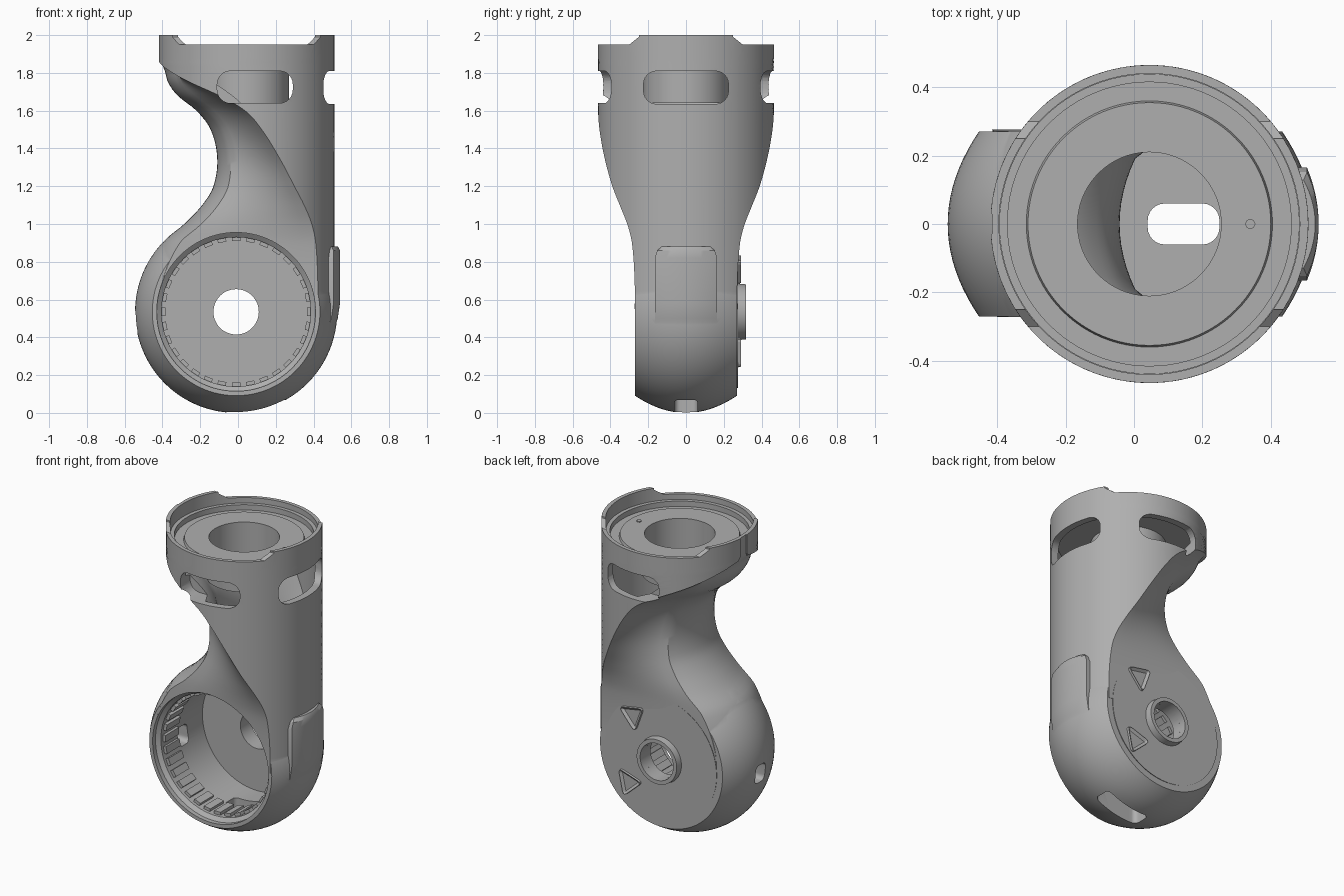
import bpy, bmesh, math
from mathutils import Matrix, Vector

if "Cube" in bpy.data.objects:
    bpy.data.objects.remove(bpy.data.objects["Cube"])

grey = bpy.data.materials.new("light_grey")
grey.use_nodes = True
COLOR = (0.43, 0.43, 0.43, 1)
grey.diffuse_color = COLOR
grey.node_tree.nodes["Principled BSDF"].inputs["Base Color"].default_value = COLOR

AX, R = 0.045, 0.465                       # upright tube: axis x and radius
HUB = Vector((-0.01, 0, 0.535))            # centre of the lower joint


def finish(name, bm):
    bmesh.ops.recalc_face_normals(bm, faces=bm.faces)
    mesh = bpy.data.meshes.new(name)
    bm.to_mesh(mesh)
    bm.free()
    mesh.materials.append(grey)
    ob = bpy.data.objects.new(name, mesh)
    bpy.context.collection.objects.link(ob)
    return ob


def activate(ob):
    bpy.ops.object.select_all(action='DESELECT')
    ob.select_set(True)
    bpy.context.view_layer.objects.active = ob


def smooth(ob):
    activate(ob)
    bpy.ops.object.shade_smooth_by_angle(angle=math.radians(30))


def boolean(ob, other, op='DIFFERENCE'):
    mod = ob.modifiers.new(op.lower(), 'BOOLEAN')
    mod.operation, mod.object, mod.solver = op, other, 'EXACT'
    activate(ob)
    bpy.ops.object.modifier_apply(modifier=mod.name)
    bpy.data.objects.remove(other)


def skin(name, rings, closed=False):
    """Join equal rings of points into a solid, capped unless closed."""
    bm = bmesh.new()
    loops = [[bm.verts.new(p) for p in ring] for ring in rings]
    pairs = list(zip(loops, loops[1:])) + ([(loops[-1], loops[0])] if closed else [])
    for a, b in pairs:
        for i in range(len(a)):
            j = (i + 1) % len(a)
            bm.faces.new((a[i], a[j], b[j], b[i]))
    if not closed:
        bm.faces.new(loops[0])
        bm.faces.new(loops[-1])
    return finish(name, bm)


def lathe(name, profile, centre, axis, closed=False, n=96):
    """Revolve (radius, height) points around the y or z axis."""
    rings = []
    for r, h in profile:
        ring = []
        for k in range(n):
            c, s = r * math.cos(math.tau * k / n), r * math.sin(math.tau * k / n)
            ring.append(Vector(centre) + Vector((c, h, s) if axis == 'y' else (c, s, h)))
        rings.append(ring)
    return skin(name, rings, closed)


def box(name, lo, hi, bevel, axis):
    """Box between two corners, with its edges along one axis rounded."""
    bm = bmesh.new()
    bmesh.ops.create_cube(bm, size=1)
    for v in bm.verts:
        v.co = [(a + b) / 2 + c * (b - a) for a, b, c in zip(lo, hi, v.co)]
    edges = [e for e in bm.edges
             if abs((e.verts[0].co - e.verts[1].co).normalized()[axis]) > 0.9]
    bmesh.ops.bevel(bm, geom=edges, offset=bevel, segments=6, profile=0.5, affect='EDGES')
    return finish(name, bm)


# Height, angle of the swept edge around the tube, x and half width of the neck
NECK = [(0.5, 35.8, -0.5, 0.272), (0.7, 35.8, -0.49, 0.272), (0.9, 38, -0.4, 0.272),
        (1.0, 42, -0.285, 0.27), (1.1, 49, -0.19, 0.26), (1.2, 57, -0.13, 0.25),
        (1.35, 68, -0.11, 0.235), (1.5, 80, -0.145, 0.23), (1.6, 91, -0.22, 0.23),
        (1.68, 108, -0.32, 0.24), (1.75, 130, -0.37, 0.24), (1.82, 155, -0.39, 0.24),
        (1.87, 176, -0.415, 0.24), (2.1, 176, -0.415, 0.24)]


def spline(z, col):
    """Smooth interpolation through the neck table."""
    i = max(k for k in range(len(NECK) - 1) if NECK[k][0] <= z or k == 0)

    def slope(k):
        a, b = NECK[max(k - 1, 0)], NECK[min(k + 1, len(NECK) - 1)]
        return 0 if k >= len(NECK) - 2 else (b[col] - a[col]) / (b[0] - a[0])
    p, q = NECK[i], NECK[i + 1]
    d = q[0] - p[0]
    t = min(max((z - p[0]) / d, 0), 1)
    return ((2*t**3 - 3*t**2 + 1) * p[col] + (t**3 - 2*t**2 + t) * d * slope(i)
            + (3*t**2 - 2*t**3) * q[col] + (t**3 - t**2) * d * slope(i + 1))


def crown(y):
    return 1.25 * y * y


def section(z, drop=0.0, inset=0.0):
    """Outline at one height: tube arc, hollowed flank, crowned neck."""
    th = math.radians(min(spline(z - drop, 1), 176))
    r = R - inset
    left = spline(z - drop, 2) + inset * 1.5
    edge = Vector((AX + r * math.cos(th), r * math.sin(th), z))
    w = min(spline(z - drop, 3) - inset, (0.999 if th < 1.5 else 0.85) * edge.y)
    corner = Vector((left + crown(w), w, z))
    hollow = 0.06 * max(edge.x - corner.x, 0)
    half = [Vector((AX + r * math.cos(th * k / 32), r * math.sin(th * k / 32), z))
            for k in range(33)]
    half += [edge.lerp(corner, k / 8) + Vector((hollow * math.sin(math.pi * k / 8), 0, 0))
             for k in range(1, 8)]
    half += [Vector((left + crown(w * k / 6), w * k / 6, z)) for k in range(6, -1, -1)]
    return half + [p * Vector((1, -1, 1)) for p in half[-2:0:-1]]


def heights(a, b, n):
    return [a + (b - a) * k / n for k in range(n + 1)]


# Main shell: swept tube joined to the crowned joint drum
shell = skin("arm_shell", [section(z) for z in heights(0.55, 1.88, 56) + [2.0]])
ys = [0.27 * k / 10 for k in range(-10, 11)]
drum = lathe("drum", [(0.535 - crown(y), y) for y in ys], HUB, 'y')
boolean(shell, drum, 'UNION')

# Raised pad on the outer side of the drum, fading into it below
arc = [0.165 * k / 8 for k in range(-8, 9)]
pad = skin("pad", [[(x, y, z) for x, y in [(0.3, 0.165 * s), (0.3, -0.165 * s)]
                    + [(0.54 - crown(y) + dx, y * s) for y in arc]]
                   for z, s, dx in [(0.38, 1, -0.05), (0.5, 1, -0.012), (0.58, 1, 0), (0.82, 1, 0),
                                    (0.86, 0.92, 0), (0.88, 0.78, -0.01)]])
boolean(shell, pad, 'UNION')

# Hollow inside, rim recess, bore, hub hole and wire openings
boolean(shell, skin("cavity", [section(z, 0.06, 0.045) for z in heights(1.08, 1.95, 36) + [2.05]]))
boolean(shell, lathe("rim_recess", [(0.44, 1.87), (0.44, 2.1)], (AX, 0, 0), 'z'))
boolean(shell, lathe("bore", [(0.42, -0.3), (0.42, -0.24), (0.395, -0.22), (0.395, 0.21)], HUB, 'y'))
boolean(shell, lathe("hub_hole", [(0.12, 0.1), (0.12, 0.4)], HUB, 'y', n=48))
boolean(shell, box("wire_slot", (0.04, -0.06, 0.7), (0.25, 0.06, 1.3), 0.05, 2))
boolean(shell, box("drain", (-0.06, -0.06, -0.1), (0.25, 0.06, 0.3), 0.03, 2))
boolean(shell, box("side_hole", (-0.7, -0.05, 0.42), (-0.3, 0.05, 0.54), 0.03, 0))

# Rounded windows and stepped rim
boolean(shell, box("side_window", (0.3, -0.225, 1.635), (0.7, 0.225, 1.81), 0.07, 0))
for s in (-1, 1):
    y0, y1 = sorted((s * 0.34, s * 0.7))
    boolean(shell, box("window", (-0.11, y0, 1.64), (0.29, y1, 1.81), 0.07, 1))
    rim = [(s * 0.25, 2.01), (s * 0.25, 1.99), (s * 0.3, 1.95), (s * 0.7, 1.95), (s * 0.7, 2.01)]
    boolean(shell, skin("rim_cut", [[(x, y, z) for y, z in rim] for x in (-1, 1)]))
smooth(shell)

# Mounting plate with its central sleeve, and the thin lip around it
plate = lathe("top_plate", [(0.21, 1.64), (0.225, 1.64), (0.225, 1.855), (0.439, 1.86), (0.439, 1.88),
                            (0.36, 1.88), (0.355, 1.897), (0.21, 1.897)], (AX, 0, 0), 'z', True)
smooth(plate)
lip = lathe("plate_lip", [(0.415, 1.875), (0.439, 1.875), (0.439, 1.915), (0.415, 1.915)],
            (AX, 0, 0), 'z', True)
smooth(lip)
screw = lathe("plate_screw", [(0.015, 1.89), (0.015, 1.903)], (0.34, 0, 0), 'z', n=8)

# Back cover disc with raised hub collar
cover = lathe("back_cover", [(0.12, 0.25), (0.395, 0.25), (0.405, 0.276), (0.15, 0.276),
                             (0.145, 0.318), (0.12, 0.318)], HUB, 'y', True)
smooth(cover)

# Recessed triangular clips on the cover
for name, angle in (("upper_clip", 50), ("lower_clip", -42)):
    bm = bmesh.new()
    bmesh.ops.create_cone(bm, cap_ends=True, segments=3, radius1=0.11, radius2=0.102, depth=0.03)
    bmesh.ops.bevel(bm, geom=[e for e in bm.edges if abs(e.verts[0].co.z - e.verts[1].co.z) > 0.01],
                    offset=0.03, segments=3, profile=0.5, affect='EDGES')
    top = max(bm.faces, key=lambda f: f.calc_center_median().z)
    bmesh.ops.inset_individual(bm, faces=[top], thickness=0.016)
    bmesh.ops.translate(bm, verts=top.verts, vec=(0, 0, -0.014))
    a = math.radians(angle)
    at = HUB + Vector((0.31 * math.cos(a), 0.275, 0.31 * math.sin(a)))
    bm.transform(Matrix.Translation(at) @ Matrix.Rotation(-a, 4, 'Y') @ Matrix.Rotation(-math.pi / 2, 4, 'X')
                 @ Matrix.Rotation(math.pi, 4, 'Z'))
    finish(name, bm)

# Ring of teeth inside the bore
bm = bmesh.new()
for k in range(32):
    m = (Matrix.Translation(HUB) @ Matrix.Rotation(math.tau * k / 32, 4, 'Y')
         @ Matrix.Translation((0.39, -0.13, 0)) @ Matrix.Diagonal((0.03, 0.14, 0.045, 1)))
    bmesh.ops.create_cube(bm, size=1, matrix=m)
finish("bore_teeth", bm)
